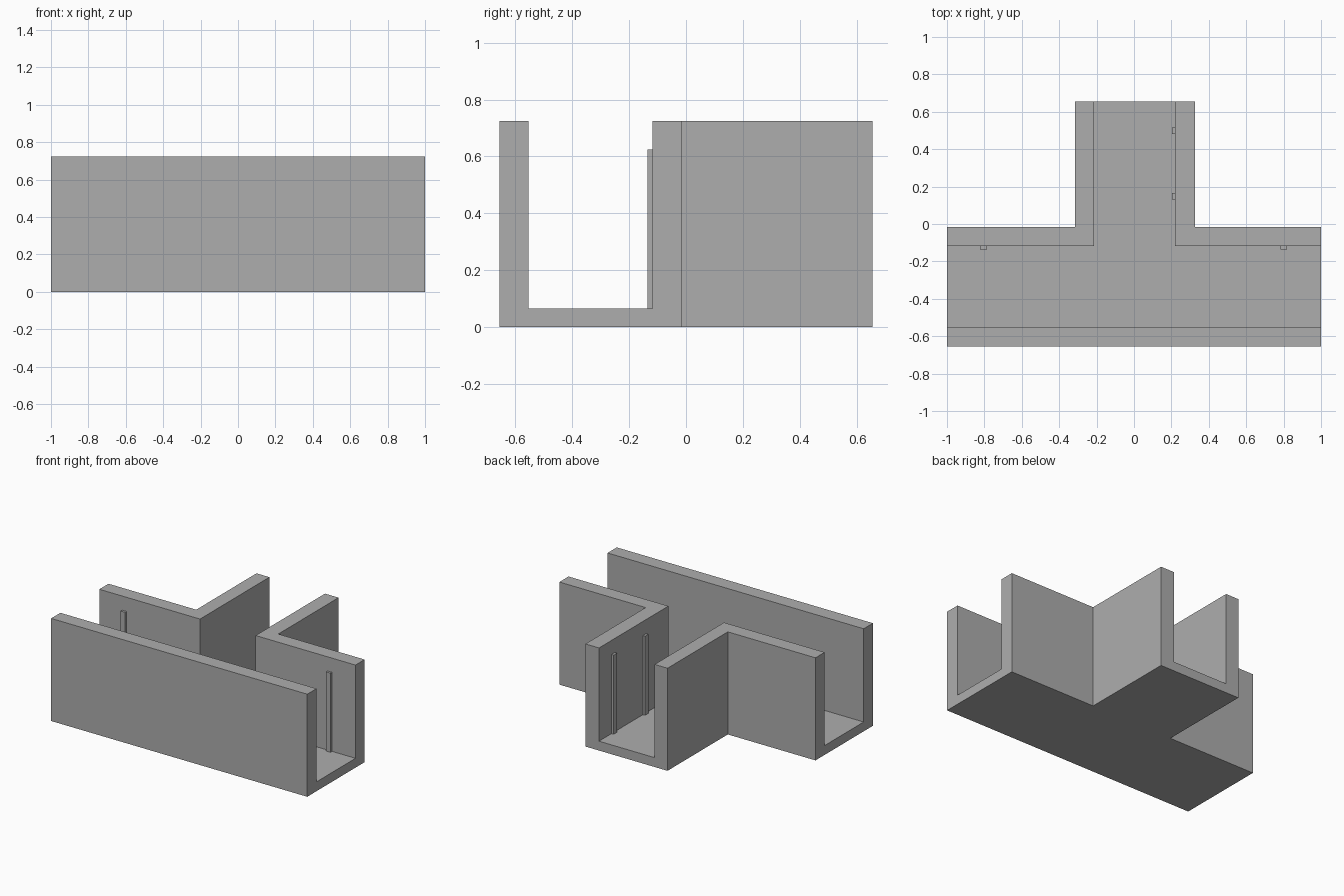
import bpy
import bmesh

default_cube = bpy.data.objects.get("Cube")
if default_cube:
    bpy.data.objects.remove(default_cube, do_unlink=True)

# Main dimensions
HEIGHT, FLOOR, RIB_TOP = 0.724, 0.066, 0.624
HALF_X, HALF_Y = 1.0, 0.656
BACK_OUT, BACK_IN, FRONT_IN = -0.016, -0.118, -0.553
STEM_OUT = (-0.315, 0.326)
STEM_IN = (-0.214, 0.22)
RIB_DEPTH, RIB_HALF = 0.017, 0.018

grey = bpy.data.materials.new("plain grey")
grey.use_nodes = True
colour = (0.42, 0.42, 0.42, 1.0)
grey.diffuse_color = colour
grey.node_tree.nodes["Principled BSDF"].inputs["Base Color"].default_value = colour


def prism(name, outline, bottom, top):
    """Extrude a flat plan outline straight up."""
    bm = bmesh.new()
    face = bm.faces.new([bm.verts.new((x, y, bottom)) for x, y in outline])
    lifted = bmesh.ops.extrude_face_region(bm, geom=[face])["geom"]
    verts = [v for v in lifted if isinstance(v, bmesh.types.BMVert)]
    bmesh.ops.translate(bm, verts=verts, vec=(0, 0, top - bottom))
    bmesh.ops.recalc_face_normals(bm, faces=bm.faces)
    mesh = bpy.data.meshes.new(name)
    bm.to_mesh(mesh)
    bm.free()
    mesh.materials.append(grey)
    obj = bpy.data.objects.new(name, mesh)
    bpy.context.collection.objects.link(obj)
    return obj


def tee(half_x, front, shoulder, stem, end):
    """Plan outline of a T: crossbar at the front, stem to the back."""
    left, right = stem
    return [(-half_x, front), (half_x, front), (half_x, shoulder), (right, shoulder),
            (right, end), (left, end), (left, shoulder), (-half_x, shoulder)]


def rectangle(x0, x1, y0, y1):
    return [(x0, y0), (x1, y0), (x1, y1), (x0, y1)]


# T-shaped channel: solid T with an open-ended T trough cut out of it
channel = prism("channel_body", tee(HALF_X, -HALF_Y, BACK_OUT, STEM_OUT, HALF_Y), 0, HEIGHT)
trough = prism("trough_cutter",
               tee(HALF_X + 1, FRONT_IN, BACK_IN, STEM_IN, HALF_Y + 1), FLOOR, HEIGHT + 1)
trough.hide_render = True
cut = channel.modifiers.new("trough", "BOOLEAN")
cut.operation = "DIFFERENCE"
cut.solver = "EXACT"
cut.object = trough
bpy.context.view_layer.objects.active = channel
bpy.ops.object.modifier_apply(modifier=cut.name)
bpy.data.objects.remove(trough, do_unlink=True)

# Upright ribs on the inside of the back walls
for side, x in (("right", -0.805), ("left", 0.8)):
    prism(f"back_wall_rib_{side}",
          rectangle(x - RIB_HALF, x + RIB_HALF, BACK_IN - RIB_DEPTH, BACK_IN),
          FLOOR, RIB_TOP)

# Upright ribs on the inside of the stem's left wall
for place, y in (("inner", 0.148), ("outer", 0.498)):
    prism(f"stem_rib_{place}",
          rectangle(STEM_IN[1] - RIB_DEPTH, STEM_IN[1], y - RIB_HALF, y + RIB_HALF),
          FLOOR, RIB_TOP)
